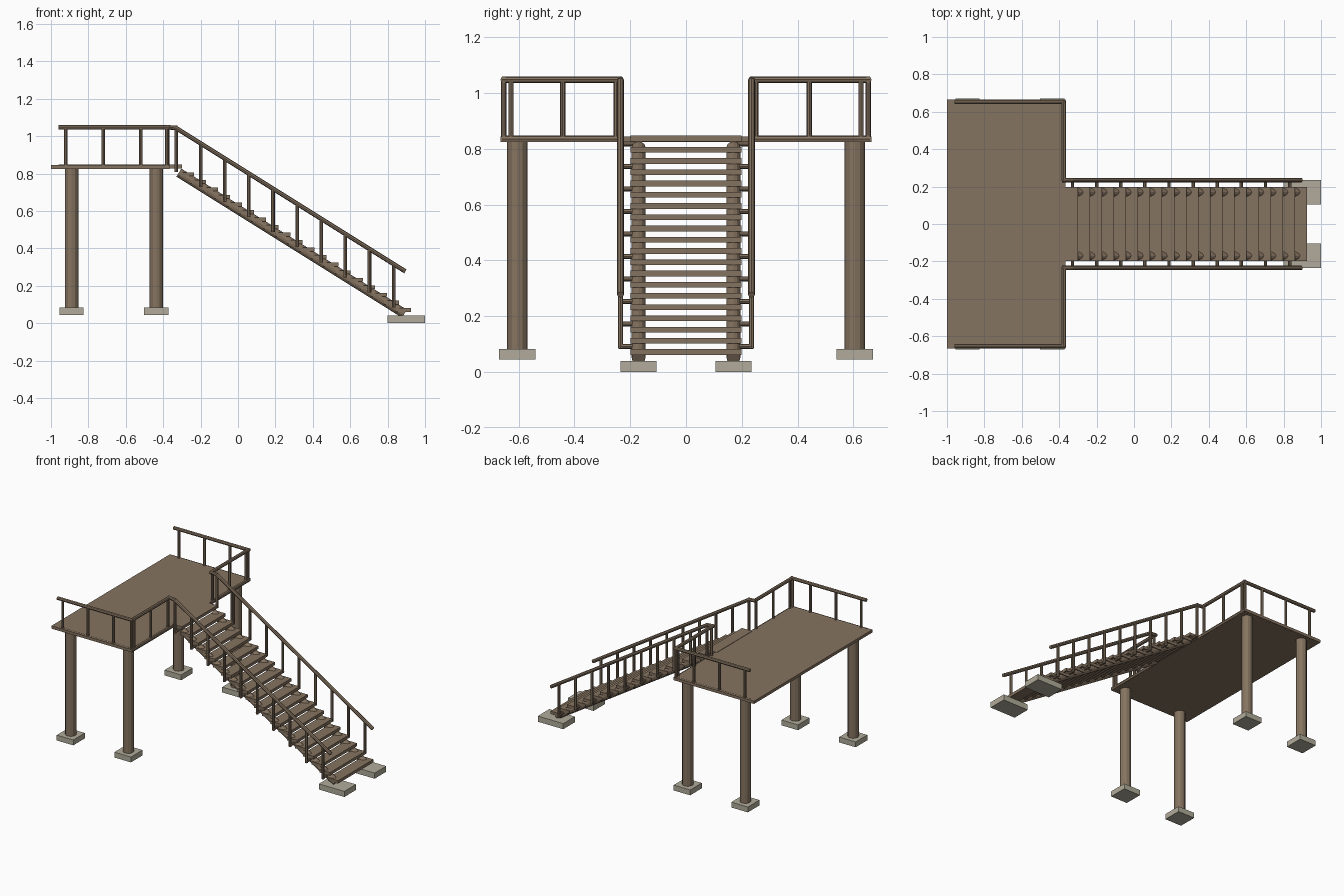
import bpy
import math
from mathutils import Vector

if "Cube" in bpy.data.objects:
    bpy.data.objects.remove(bpy.data.objects["Cube"])


def make_material(name, color):
    m = bpy.data.materials.new(name)
    m.diffuse_color = (*color, 1)
    m.use_nodes = True
    m.node_tree.nodes["Principled BSDF"].inputs["Base Color"].default_value = m.diffuse_color
    return m


WOOD = make_material("brown wood", (0.235, 0.172, 0.117))
STONE = make_material("pale concrete", (0.44, 0.41, 0.325))


def box(name, lo, hi, mat=WOOD):
    lo, hi = Vector(lo), Vector(hi)
    bpy.ops.mesh.primitive_cube_add(size=1, location=(lo + hi) / 2)
    o = bpy.context.object
    o.name = name
    o.scale = hi - lo
    bpy.ops.object.transform_apply(location=False, rotation=False, scale=True)
    o.data.materials.append(mat)
    return o


def pole(name, a, b, r, sides=8):
    a, b = Vector(a), Vector(b)
    d = b - a
    bpy.ops.mesh.primitive_cylinder_add(vertices=sides, radius=r, depth=d.length,
                                        location=(a + b) / 2)
    o = bpy.context.object
    o.name = name
    o.rotation_euler = d.to_track_quat('Z', 'Y').to_euler()
    o.data.materials.append(WOOD)
    return o


SLOPE = 0.625
RUN = 0.0645
RISE = RUN * SLOPE
DECK_Z = 0.845
RAIL_Z = 1.048
RAIL_R = 0.012
BAL_R = 0.0095

# Platform
box("deck", (-1, -0.665, 0.825), (-0.367, 0.665, DECK_Z))

# Treads, the highest one level with the deck
for i in range(20):
    x, z = 0.925 - i * RUN, 0.061 + i * RISE
    box("tread", (x - 0.08, -0.199, z), (x, 0.199, z + 0.0205))

for s in (-1, 1):
    # Platform legs on square footings
    for x in (-0.89, -0.437):
        y = s * 0.605
        pole("leg", (x, y, 0.08), (x, y, 0.83), 0.036, 12)
        box("leg_footing", (x - 0.065, y - 0.065, 0.045), (x + 0.065, y + 0.065, 0.083), STONE)

    # Stair stringer and its footing
    y = s * 0.17
    pole("stringer", (-0.316, y, 0.805), (0.89, y, 0.051), 0.025, 12)
    box("stair_footing", (0.8, y - 0.065, 0), (1.0, y + 0.065, 0.04), STONE)

    # Platform side railing, upper rail and base rail
    y = s * 0.653
    for z in (RAIL_Z, 0.836):
        pole("side_rail", (-0.96, y, z), (-0.367, y, z), RAIL_R)
    for x in (-0.92, -0.72, -0.52, -0.38):
        pole("side_baluster", (x, y, 0.836), (x, y, RAIL_Z), BAL_R)

    # Platform railing beside the stair opening
    x = -0.376
    for z in (RAIL_Z, 0.836):
        pole("front_rail", (x, s * 0.66, z), (x, s * 0.23, z), RAIL_R)
    for yy in (0.627, 0.442, 0.25):
        pole("front_baluster", (x, s * yy, 0.836), (x, s * yy, RAIL_Z), BAL_R)

    # Sloping handrail with a short level joint at the top
    y = s * 0.235
    pole("rail_joint", (x - 0.008, y, RAIL_Z), (-0.325, y, 1.044), RAIL_R)
    pole("handrail", (-0.335, y, 1.046), (0.895, y, 0.277), RAIL_R)

    # Stair balusters, each held by a stub under the treads
    for i in range(10):
        bx = 0.832 - i * 2 * RUN
        bz = 0.092 + i * 2 * RISE
        pole("stair_baluster", (bx, y, bz - 0.008), (bx, y, 0.837 - SLOPE * bx), BAL_R)
        pole("baluster_stub", (bx, s * 0.17, bz), (bx, s * 0.24, bz), 0.009)
